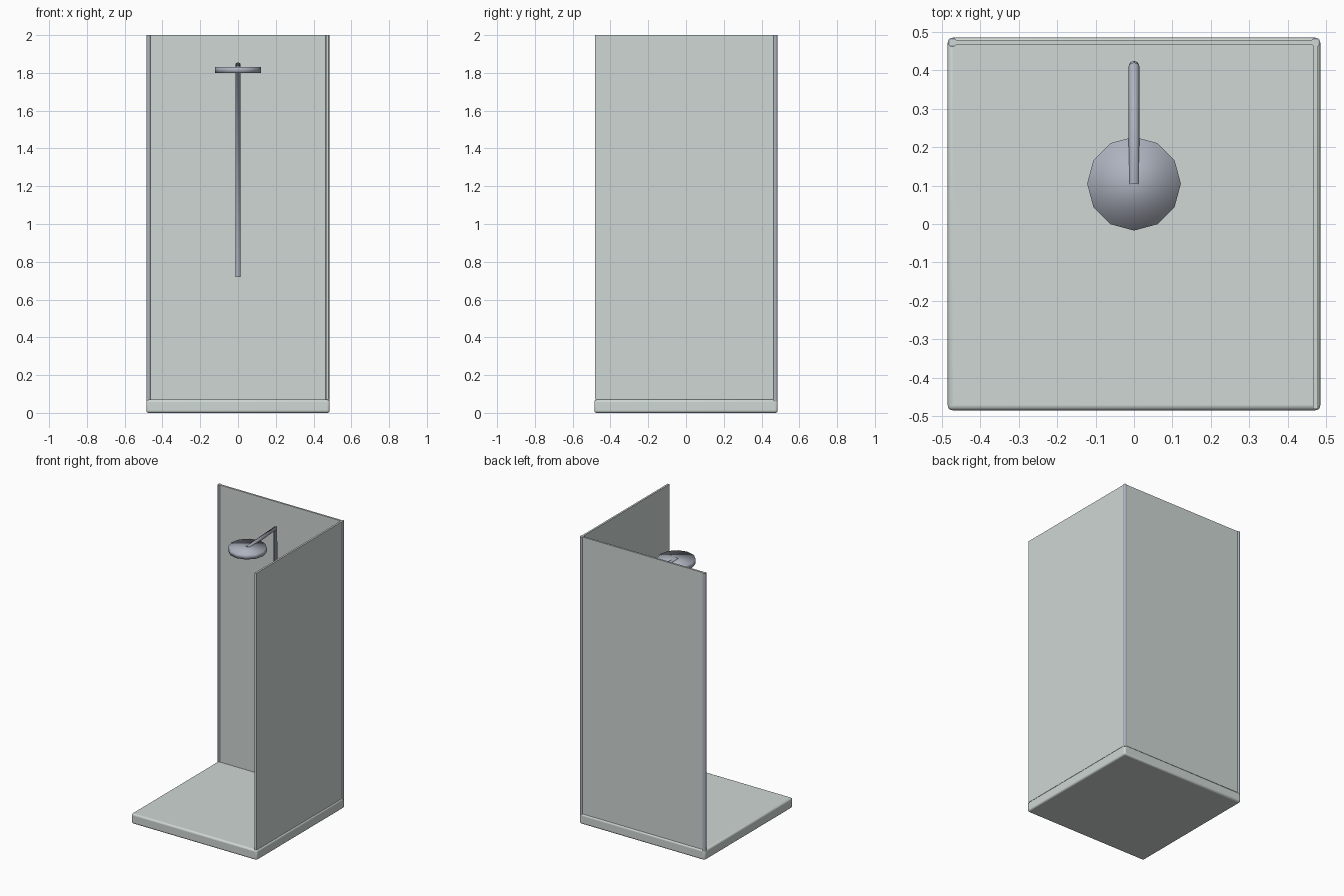
import bpy
import bmesh
from math import radians
from mathutils import Vector

cube = bpy.data.objects.get("Cube")
if cube:
    bpy.data.objects.remove(cube, do_unlink=True)


def material(name, color):
    m = bpy.data.materials.new(name)
    m.use_nodes = True
    m.diffuse_color = (*color, 1)
    m.node_tree.nodes["Principled BSDF"].inputs["Base Color"].default_value = (*color, 1)
    return m


panel_mat = material("pale grey green", (0.62, 0.68, 0.66))
metal_mat = material("blue grey metal", (0.42, 0.45, 0.52))


def box(name, low, high, mat, bevel=0):
    low, high = Vector(low), Vector(high)
    bpy.ops.mesh.primitive_cube_add(size=1, location=(low + high) / 2)
    ob = bpy.context.object
    ob.name = name
    ob.scale = high - low
    bpy.ops.object.transform_apply(location=False, rotation=False, scale=True)
    ob.data.materials.append(mat)
    if bevel:
        mod = ob.modifiers.new("Rounded edges", "BEVEL")
        mod.width, mod.segments = bevel, 3
        bpy.ops.object.shade_smooth_by_angle(angle=radians(40))
    return ob


def cylinder(name, radius, low, high, x, y, sides):
    bpy.ops.mesh.primitive_cylinder_add(vertices=sides, radius=radius, depth=high - low,
                                        location=(x, y, (low + high) / 2))
    ob = bpy.context.object
    ob.name = name
    ob.data.materials.append(metal_mat)
    return ob


# Tray and the two wall panels
HALF = 0.485
TRAY = 0.07
TOP = 2.0
INNER, OUTER = 0.466, 0.479
box("shower_tray", (-HALF, -HALF, 0), (HALF, HALF, TRAY), panel_mat, 0.012)
box("back_panel", (-OUTER, INNER, TRAY), (OUTER, OUTER, TOP), panel_mat)
box("side_panel", (INNER, -HALF + 0.003, TRAY), (OUTER, INNER, TOP), panel_mat)

# Corner posts
for side, x in (("left", 0.473), ("right", -0.473)):
    cylinder(side + "_corner_post", 0.012, TRAY - 0.01, TOP, x, 0.473, 12)
    bpy.ops.object.shade_smooth_by_angle(angle=radians(40))

# Riser pipe with its arm, swept along a mitred path
curve = bpy.data.curves.new("riser_pipe", "CURVE")
curve.dimensions = "3D"
curve.bevel_depth = 0.014
curve.bevel_resolution = 2
curve.use_fill_caps = True
path = [(0, 0.411, 0.72), (0, 0.411, 1.845), (0, 0.105, 1.825)]
spline = curve.splines.new("POLY")
spline.points.add(len(path) - 1)
for point, co in zip(spline.points, path):
    point.co = (*co, 1)
spline.use_smooth = True
curve.materials.append(metal_mat)
pipe = bpy.data.objects.new("riser_pipe", curve)
bpy.context.collection.objects.link(pipe)

# Shower head, softly shaded across its rim
cylinder("shower_head", 0.122, 1.80, 1.832, 0, 0.105, 12)
bpy.ops.object.shade_smooth()
